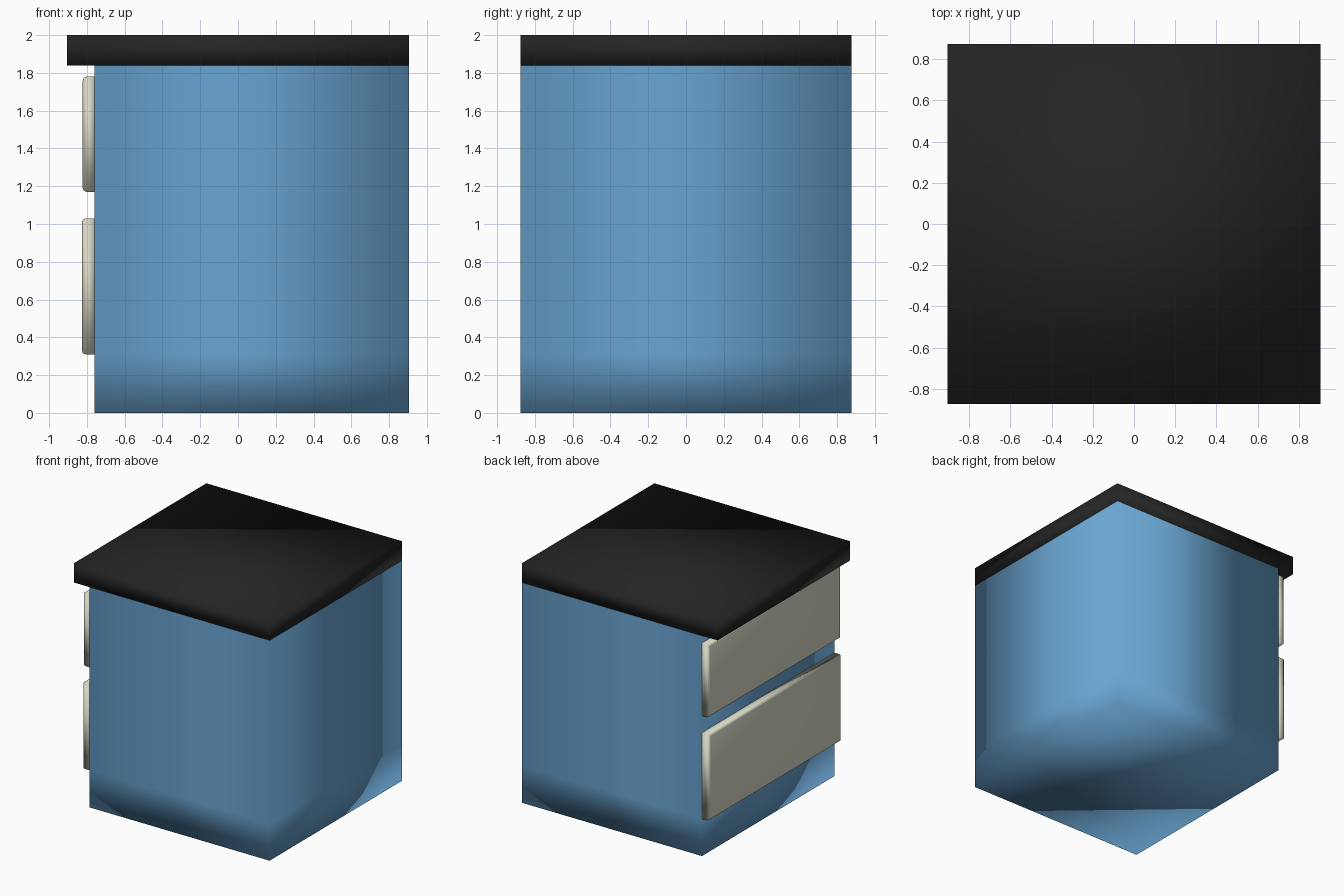
import bpy, bmesh

if "Cube" in bpy.data.objects:
    bpy.data.objects.remove(bpy.data.objects["Cube"])


def material(name, rgb):
    m = bpy.data.materials.new(name)
    m.diffuse_color = (*rgb, 1)
    m.use_nodes = True
    m.node_tree.nodes["Principled BSDF"].inputs["Base Color"].default_value = m.diffuse_color
    return m


BLUE = material("blue paint", (0.14, 0.37, 0.64))
CREAM = material("cream", (0.68, 0.69, 0.56))
BLACK = material("black top", (0.018, 0.018, 0.018))


def box(name, lo, hi, mat, loops=(), bevel=0.0, open_top=False):
    """Box from corner to corner, with optional height loops and a rounded -x face."""
    bm = bmesh.new()
    bmesh.ops.create_cube(bm, size=1)
    for v in bm.verts:
        v.co = [lo[i] + (v.co[i] + 0.5) * (hi[i] - lo[i]) for i in range(3)]
    for z in loops:
        bmesh.ops.bisect_plane(bm, geom=bm.verts[:] + bm.edges[:] + bm.faces[:],
                               plane_co=(0, 0, z), plane_no=(0, 0, 1))
    if bevel:
        rim = [e for e in bm.edges if all(v.co.x < lo[0] + 1e-4 for v in e.verts)]
        bmesh.ops.bevel(bm, geom=rim, offset=bevel, segments=2, profile=0.5, affect='EDGES')
    if open_top:
        top = [f for f in bm.faces if f.normal.z > 0.9]
        bmesh.ops.delete(bm, geom=top, context='FACES_ONLY')
    for f in bm.faces:
        f.smooth = True
    me = bpy.data.meshes.new(name)
    bm.to_mesh(me)
    bm.free()
    me.materials.append(mat)
    ob = bpy.data.objects.new(name, me)
    bpy.context.collection.objects.link(ob)
    return ob


# Cabinet carcass, closed on top by the worktop
box("cabinet_body", (-0.76, -0.875, 0), (0.905, 0.875, 1.84), BLUE,
    loops=(0.31, 1.03, 1.17, 1.78), open_top=True)

# Worktop overhanging the drawer side
box("worktop", (-0.905, -0.875, 1.84), (0.905, 0.875, 2.0), BLACK)

# Drawer fronts with softened outer edges
box("lower_drawer_front", (-0.827, -0.875, 0.31), (-0.76, 0.875, 1.03), CREAM, bevel=0.02)
box("upper_drawer_front", (-0.822, -0.875, 1.17), (-0.76, 0.875, 1.78), CREAM, bevel=0.02)
